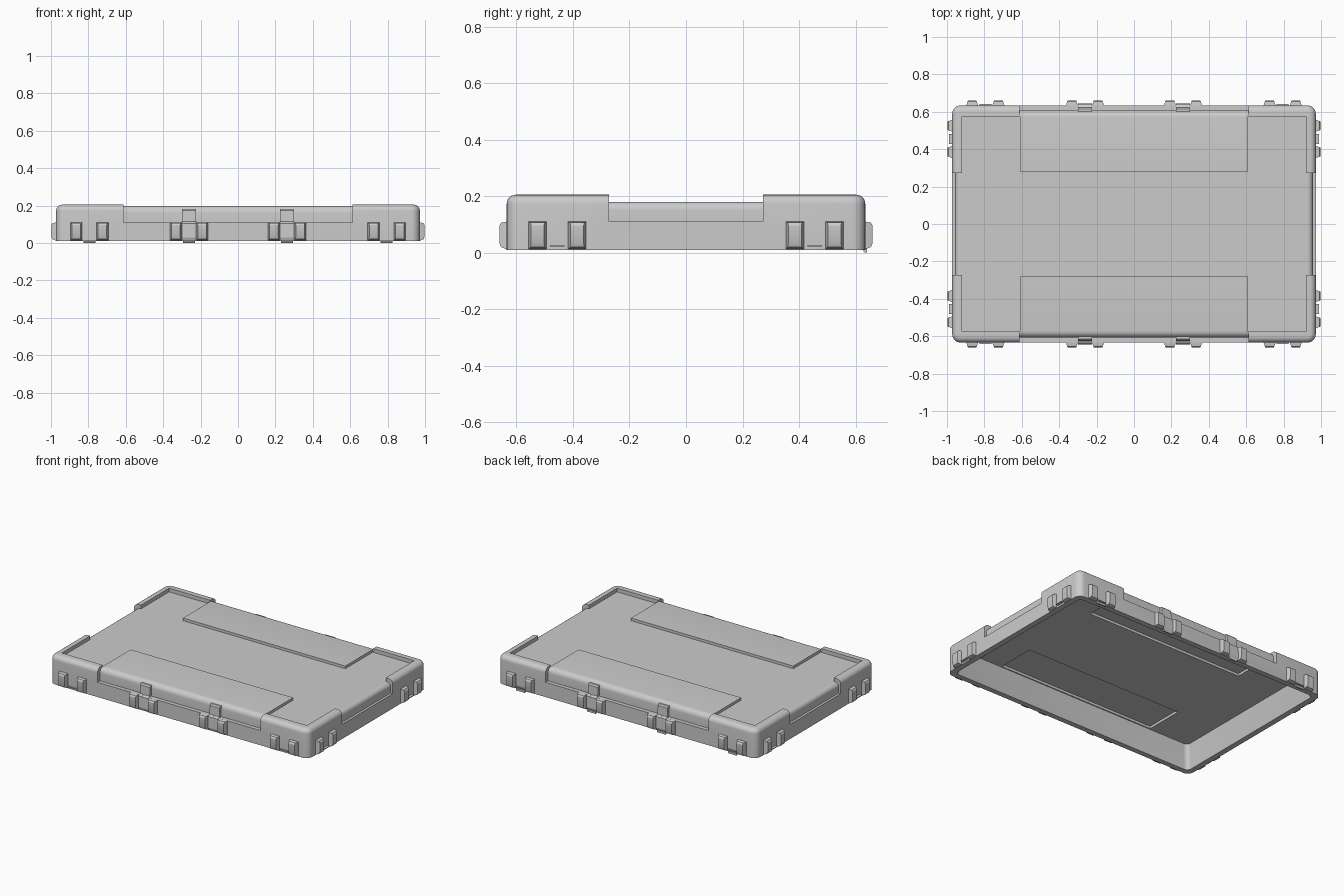
import bpy, bmesh, math

if "Cube" in bpy.data.objects:
    bpy.data.objects.remove(bpy.data.objects["Cube"])


def finish(name, bm):
    bmesh.ops.recalc_face_normals(bm, faces=bm.faces)
    mesh = bpy.data.meshes.new(name)
    bm.to_mesh(mesh)
    bm.free()
    obj = bpy.data.objects.new(name, mesh)
    bpy.context.collection.objects.link(obj)
    return obj


def skin(name, rings):
    """Closed solid through a list of equal-length point rings."""
    bm = bmesh.new()
    loops = [[bm.verts.new(p) for p in r] for r in rings]
    n = len(loops[0])
    for a, b in zip(loops, loops[1:]):
        for i in range(n):
            j = (i + 1) % n
            bm.faces.new((a[i], a[j], b[j], b[i]))
    bm.faces.new(loops[0])
    bm.faces.new(loops[-1])
    return finish(name, bm)


def rounded_rect(hx, hy, r, z, seg=6):
    pts = []
    for k, (sx, sy) in enumerate([(1, 1), (-1, 1), (-1, -1), (1, -1)]):
        for i in range(seg + 1):
            a = math.pi / 2 * (k + i / seg)
            pts.append((sx * (hx - r) + r * math.cos(a), sy * (hy - r) + r * math.sin(a), z))
    return pts


def along_x(name, profile, x0, x1, s=1):
    """(y, z) profile extruded along x."""
    return skin(name, [[(x, s * u, z) for u, z in profile] for x in (x0, x1)])


def along_y(name, profile, y0, y1, s=1):
    """(x, z) profile extruded along y."""
    return skin(name, [[(s * u, y, z) for u, z in profile] for y in (y0, y1)])


def round_notch(u_in, u_out, ztop, r):
    """Cutter outline leaving a rounded shoulder inside a lowered notch."""
    arc = [(u_out - r + r * math.cos(a), ztop - r + r * math.sin(a))
           for a in [math.pi / 12 * i for i in range(7)]]
    return [(1.2, 0.11), (u_out, 0.11)] + arc + [(u_in, ztop), (u_in, 0.3), (1.2, 0.3)]


def cut(target, cutter):
    cutter.hide_render = True
    m = target.modifiers.new("cut", "BOOLEAN")
    m.operation, m.solver, m.object = "DIFFERENCE", "EXACT", cutter
    bpy.context.view_layer.objects.active = target
    bpy.ops.object.modifier_apply(modifier=m.name)
    bpy.data.objects.remove(cutter, do_unlink=True)


# Lid shell with rounded corners and top edge
R = 0.032
rings = [rounded_rect(0.972, 0.634, 0.045, 0.01)]
for i in range(7):
    a = math.pi / 12 * i
    d = R * (1 - math.cos(a))
    rings.append(rounded_rect(0.972 - d, 0.634 - d, 0.045 - d, 0.205 - R + R * math.sin(a)))
lid = skin("lid_shell", rings)

# Sunken top panel, leaving the two raised pads
plan = [(0.92, 0.575), (0.61, 0.575), (0.61, 0.28), (-0.61, 0.28), (-0.61, 0.575), (-0.92, 0.575)]
plan += [(-x, -y) for x, y in plan]
cut(lid, skin("top_cutter", [[(x, y, z) for x, y in plan] for z in (0.18, 0.3)]))

# Notches in the long and short sides
for s in (1, -1):
    cut(lid, along_x("long_notch", round_notch(0.25, 0.607, 0.198, 0.035), -0.612, 0.612, s))
    cut(lid, along_y("end_notch", round_notch(0.85, 0.956, 0.18, 0.028), -0.272, 0.272, s))

# Hollow underside with pockets below the raised pads
cut(lid, skin("cavity", [rounded_rect(0.938, 0.602, 0.03, -0.01),
                         rounded_rect(0.90, 0.562, 0.03, 0.165)]))
for s in (1, -1):
    cut(lid, along_x("pocket", [(0.29, 0.1), (0.555, 0.1), (0.555, 0.182), (0.29, 0.182)],
                     -0.595, 0.595, s))


def rib(name, place, t):
    """Tapered rib: place maps (along, outward, z) to world space."""
    h, k = 0.032, 0.023
    rings = []
    for dist, half, z0, z1 in ((-0.01, h, 0.012, 0.11), (0.0, h, 0.012, 0.11),
                               (0.021, k + 0.002, 0.02, 0.106), (0.027, k, 0.034, 0.096)):
        rings.append([place(t + a, dist, z) for a, z in
                      ((-half, z0), (half, z0), (half, z1), (-half, z1))])
    return skin(name, rings)


parts = [lid]
for s in (1, -1):
    long_side = lambda t, d, z: (t, s * (0.633 + d), z)
    short_side = lambda t, d, z: (s * (0.971 + d), t, z)

    # Rib pairs on all four sides
    for c in (-0.795, -0.262, 0.262, 0.795):
        for o in (-0.07, 0.07):
            parts.append(rib("long_side_rib", long_side, c + o))
    for c in (-0.455, 0.455):
        for o in (-0.07, 0.07):
            parts.append(rib("end_rib", short_side, c + o))
        # Small plate between end ribs
        along_y("end_plate", [(0.96, 0.022), (0.988, 0.022), (0.988, 0.028), (0.96, 0.028)],
                c - 0.026, c + 0.026, s)

    # Strap latches in the long notches
    strap = [(0.595, 0.182), (0.616, 0.182), (0.624, 0.174), (0.626, 0.115), (0.641, 0.105),
             (0.643, 0.03), (0.636, 0.012), (0.615, 0.012), (0.615, 0.11), (0.6, 0.11)]
    for c in (-0.262, 0.262):
        along_x("strap_latch", strap, c - 0.037, c + 0.037, s)
    # Small plates between the outer ribs
    for c in (-0.795, 0.795):
        along_x("side_plate", [(0.625, 0.022), (0.642, 0.022), (0.642, 0.028), (0.625, 0.028)],
                c - 0.032, c + 0.032, s)

# Hinge lips below the rear edge
for c in (-0.795, -0.262, 0.262, 0.795):
    along_x("rear_hinge_lip", [(0.622, 0.014), (0.632, 0.0), (0.641, 0.0), (0.641, 0.014)],
            c - 0.032, c + 0.032)

# Smooth shading with crisp edges
bpy.ops.object.select_all(action="DESELECT")
for p in parts:
    p.select_set(True)
bpy.context.view_layer.objects.active = lid
bpy.ops.object.shade_smooth_by_angle(angle=math.radians(30))
